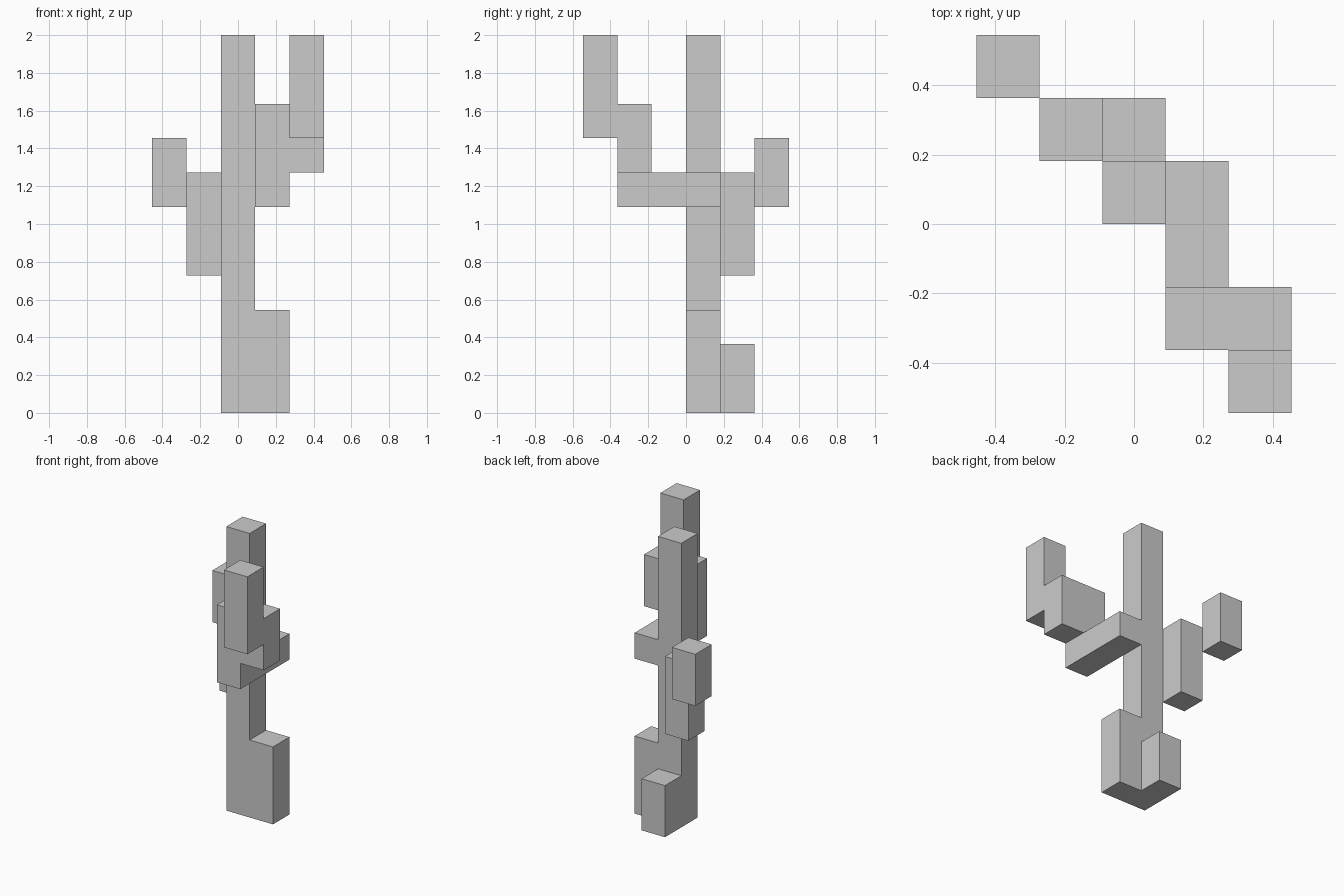
import bpy, bmesh
from mathutils import Vector

if "Cube" in bpy.data.objects:
    bpy.data.objects.remove(bpy.data.objects["Cube"])

U = 2 / 11  # one block of the grid

# Each part is a list of upright block columns: (x, y, bottom, top)
PARTS = {
    "trunk_and_roots": [(0, 0, 0, 11), (1, 0, 0, 3), (0, 1, 0, 2)],
    "front_branch": [(1, 0, 6, 7), (1, -1, 6, 7), (1, -2, 6, 9),
                     (2, -2, 7, 9), (2, -3, 8, 11)],
    "back_branch_inner": [(-1, 1, 4, 7)],
    "back_branch_tip": [(-2, 2, 6, 8)],
}


def cells(columns):
    return {(x, y, z) for x, y, lo, hi in columns for z in range(lo, hi)}


FILLED = set().union(*(cells(c) for c in PARTS.values()))


def build(name, columns):
    bm = bmesh.new()
    # Outer skin: one square wherever a block meets empty space
    for cell in sorted(cells(columns)):
        centre = Vector(cell) + Vector((0, 0.5, 0.5))
        for axis in range(3):
            for sign in (-1, 1):
                n = Vector((0, 0, 0))
                n[axis] = sign
                if tuple(int(a + b) for a, b in zip(cell, n)) in FILLED:
                    continue
                a = Vector((0, 0, 0))
                a[(axis + 1) % 3] = 1
                b = n.cross(a)
                corners = [centre + (n + s * a + t * b) / 2
                           for s, t in ((-1, -1), (1, -1), (1, 1), (-1, 1))]
                bm.faces.new([bm.verts.new(p * U) for p in corners])
    # Weld the squares and merge flat areas
    bmesh.ops.remove_doubles(bm, verts=bm.verts[:], dist=0.001)
    bmesh.ops.dissolve_limit(bm, angle_limit=0.02,
                             verts=bm.verts[:], edges=bm.edges[:])
    mesh = bpy.data.meshes.new(name)
    bm.to_mesh(mesh)
    bm.free()
    bpy.context.collection.objects.link(bpy.data.objects.new(name, mesh))


for part, columns in PARTS.items():
    build(part, columns)
